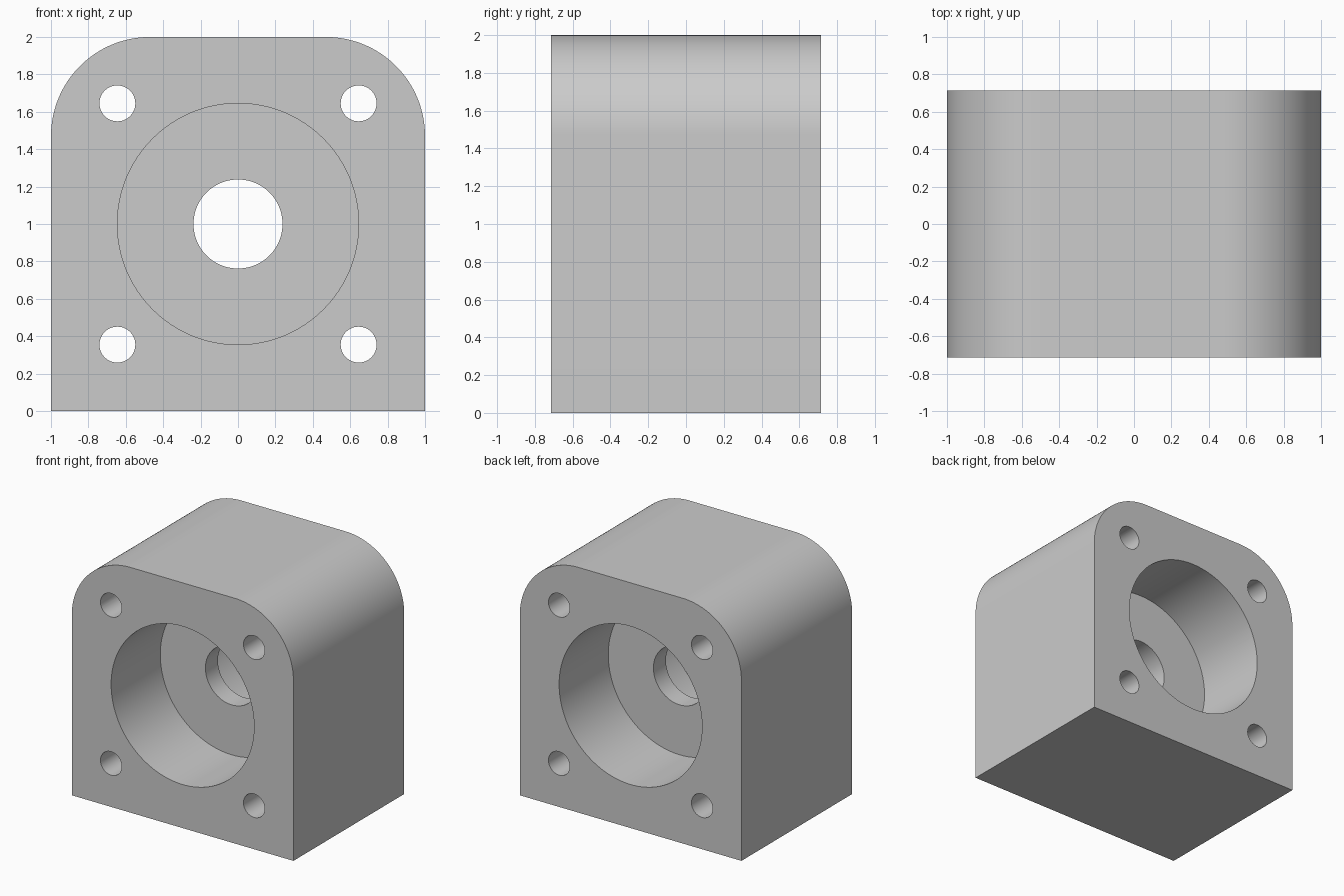
import bpy
import bmesh
from math import sin, cos, pi, radians
from mathutils import Matrix

cube = bpy.data.objects.get("Cube")
if cube:
    bpy.data.objects.remove(cube, do_unlink=True)

HALF_DEPTH = 0.714
CORNER = 0.53
HOLE_OFFSET = 0.645
BORE_DEPTH = 0.634

# Plain grey material
grey = bpy.data.materials.new("plain_grey")
grey.use_nodes = True
colour = (0.6, 0.6, 0.6, 1)
grey.diffuse_color = colour
grey.node_tree.nodes["Principled BSDF"].inputs["Base Color"].default_value = colour


def make_object(name, bm):
    bmesh.ops.recalc_face_normals(bm, faces=bm.faces)
    mesh = bpy.data.meshes.new(name)
    bm.to_mesh(mesh)
    bm.free()
    mesh.materials.append(grey)
    obj = bpy.data.objects.new(name, mesh)
    bpy.context.collection.objects.link(obj)
    return obj


def add_drill(bm, x, z, radius, y0, y1, sides):
    """Cylinder along y from y0 to y1."""
    place = Matrix.Translation((x, (y0 + y1) / 2, z)) @ Matrix.Rotation(pi / 2, 4, "X")
    bmesh.ops.create_cone(bm, cap_ends=True, segments=sides, radius1=radius,
                          radius2=radius, depth=y1 - y0, matrix=place)


# Block: square base with two rounded top corners, extruded front to back
steps = 32
profile = [(-1, 0), (1, 0)]
for side, start in ((1, 0), (-1, pi / 2)):
    for i in range(steps + 1):
        a = start + pi / 2 * i / steps
        profile.append((side * (1 - CORNER) + CORNER * cos(a),
                        2 - CORNER + CORNER * sin(a)))
bm = bmesh.new()
face = bm.faces.new([bm.verts.new((x, -HALF_DEPTH, z)) for x, z in profile])
extruded = bmesh.ops.extrude_face_region(bm, geom=[face])
bmesh.ops.translate(bm, vec=(0, 2 * HALF_DEPTH, 0),
                    verts=[v for v in extruded["geom"] if isinstance(v, bmesh.types.BMVert)])
block = make_object("bearing_block", bm)

# Through holes: shaft hole and four bolt holes
through = bmesh.new()
add_drill(through, 0, 1, 0.238, -1, 1, 64)
for sx in (-1, 1):
    for sz in (-1, 1):
        add_drill(through, sx * HOLE_OFFSET, 1 + sz * HOLE_OFFSET, 0.096, -1, 1, 48)

# Large bores sunk from the front and the back, leaving a thin web
bores = bmesh.new()
floor = HALF_DEPTH - BORE_DEPTH
add_drill(bores, 0, 1, 0.645, -1, -floor, 128)
add_drill(bores, 0, 1, 0.645, floor, 1, 128)

bpy.context.view_layer.objects.active = block
block.select_set(True)
for name, cutter_bm in (("bore_cutter", bores), ("hole_cutter", through)):
    cutter = make_object(name, cutter_bm)
    cutter.hide_render = True
    mod = block.modifiers.new(name, "BOOLEAN")
    mod.operation = "DIFFERENCE"
    mod.solver = "EXACT"
    mod.object = cutter
    bpy.ops.object.modifier_apply(modifier=mod.name)
    bpy.data.objects.remove(cutter, do_unlink=True)

bpy.ops.object.shade_smooth_by_angle(angle=radians(30))
